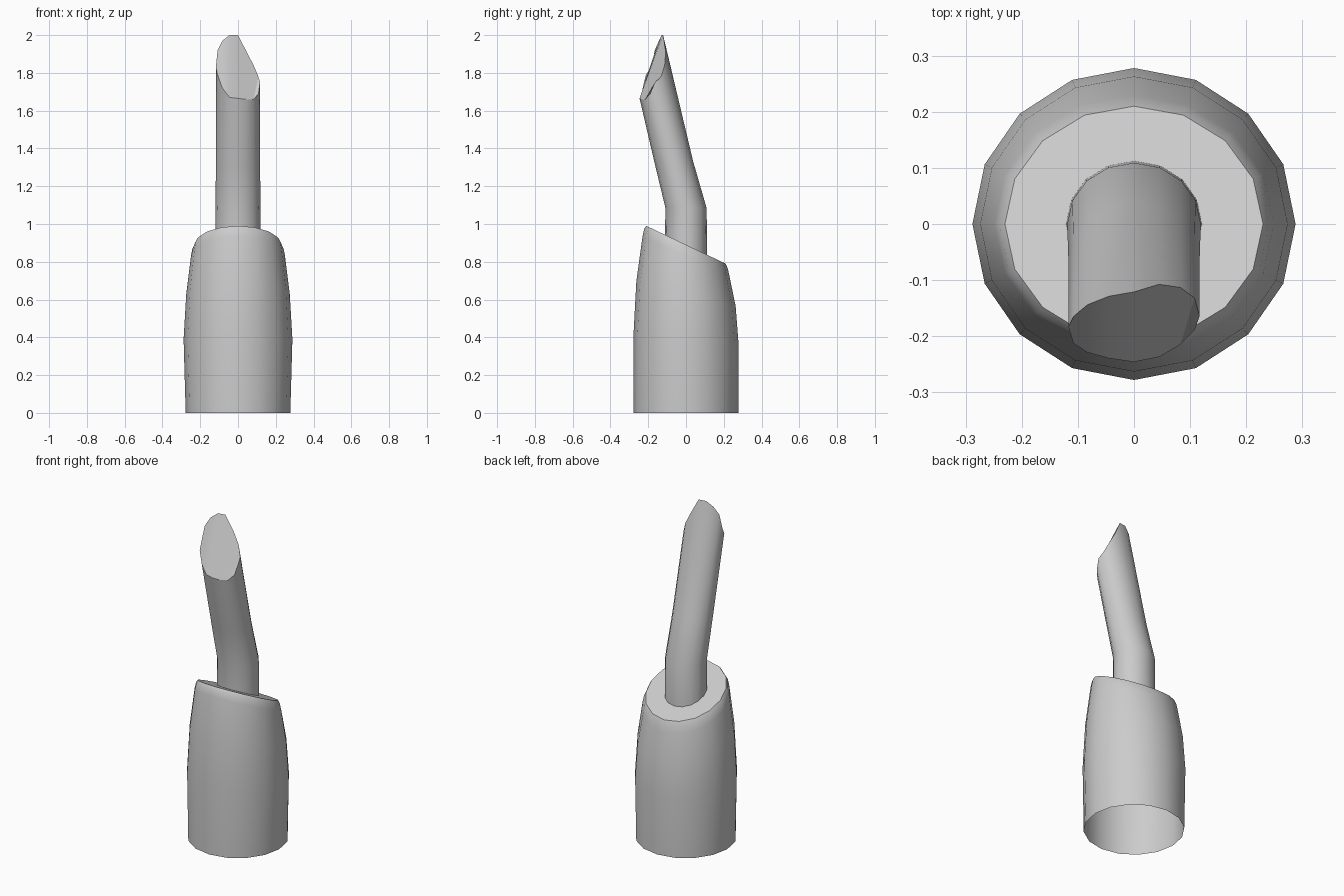
import bpy, bmesh, math

if "Cube" in bpy.data.objects:
    bpy.data.objects.remove(bpy.data.objects["Cube"])

N = 16  # sides of both tubes


def ring(bm, cy, rx, ry, heights):
    """One loop of N verts; heights(k, y offset) gives z, cy(z) the centre line."""
    verts = []
    for k in range(N):
        a = 2 * math.pi * k / N
        dy = ry * math.sin(a)
        z = heights(k, dy)
        verts.append(bm.verts.new((rx * math.cos(a), cy(z) + dy, z)))
    return verts


def skin(bm, rings):
    for lo, hi in zip(rings, rings[1:]):
        for k in range(N):
            j = (k + 1) % N
            bm.faces.new((lo[k], lo[j], hi[j], hi[k]))


def finish(bm, name, angle):
    mesh = bpy.data.meshes.new(name)
    bm.normal_update()
    bm.to_mesh(mesh)
    bm.free()
    ob = bpy.data.objects.new(name, mesh)
    bpy.context.collection.objects.link(ob)
    bpy.ops.object.select_all(action='DESELECT')
    ob.select_set(True)
    bpy.context.view_layer.objects.active = ob
    bpy.ops.object.shade_smooth_by_angle(angle=math.radians(angle))
    return ob


# Holder: open-bottomed barrel whose rings tilt towards the slanted top
bm = bmesh.new()
profile = [  # centre z, tilt, radius x, radius y
    (0.00, 0.00, 0.277, 0.278),
    (0.39, 0.08, 0.288, 0.278),
    (0.63, 0.25, 0.274, 0.263),
    (0.83, 0.46, 0.249, 0.230),
    (0.87, 0.476, 0.241, 0.221),
    (0.89, 0.476, 0.230, 0.210),
]
rings = [ring(bm, lambda z: 0, rx, ry, lambda k, y, z=z, t=t: z - t * y)
         for z, t, rx, ry in profile]
skin(bm, rings)
bm.faces.new(rings[-1])
finish(bm, "holder", 40)

# Stick: bent tube ending in an uneven slanted cut
tip = [1.75, 1.78, 1.84, 1.91, 2.0, 2.0, 1.97, 1.92,
       1.83, 1.79, 1.72, 1.67, 1.665, 1.66, 1.66, 1.69]


def lean(z):
    return -0.0625 - 0.236 * (z - 1.32)


bm = bmesh.new()
rings = [
    ring(bm, lambda z: 0, 0.122, 0.113, lambda k, y: 0.80),
    ring(bm, lambda z: 0, 0.119, 0.109, lambda k, y: 1.085),
    ring(bm, lean, 0.117, 0.103, lambda k, y: 1.32 + 0.1 * y),
    ring(bm, lean, 0.117, 0.102, lambda k, y: tip[k]),
]
skin(bm, rings)
# Cut face folded into left, middle and right facets
for facet in (range(5, 12), (11, 12, 13, 14, 1, 2, 3, 4, 5), (14, 15, 0, 1)):
    bm.faces.new([rings[-1][k] for k in facet])
finish(bm, "stick", 30)
